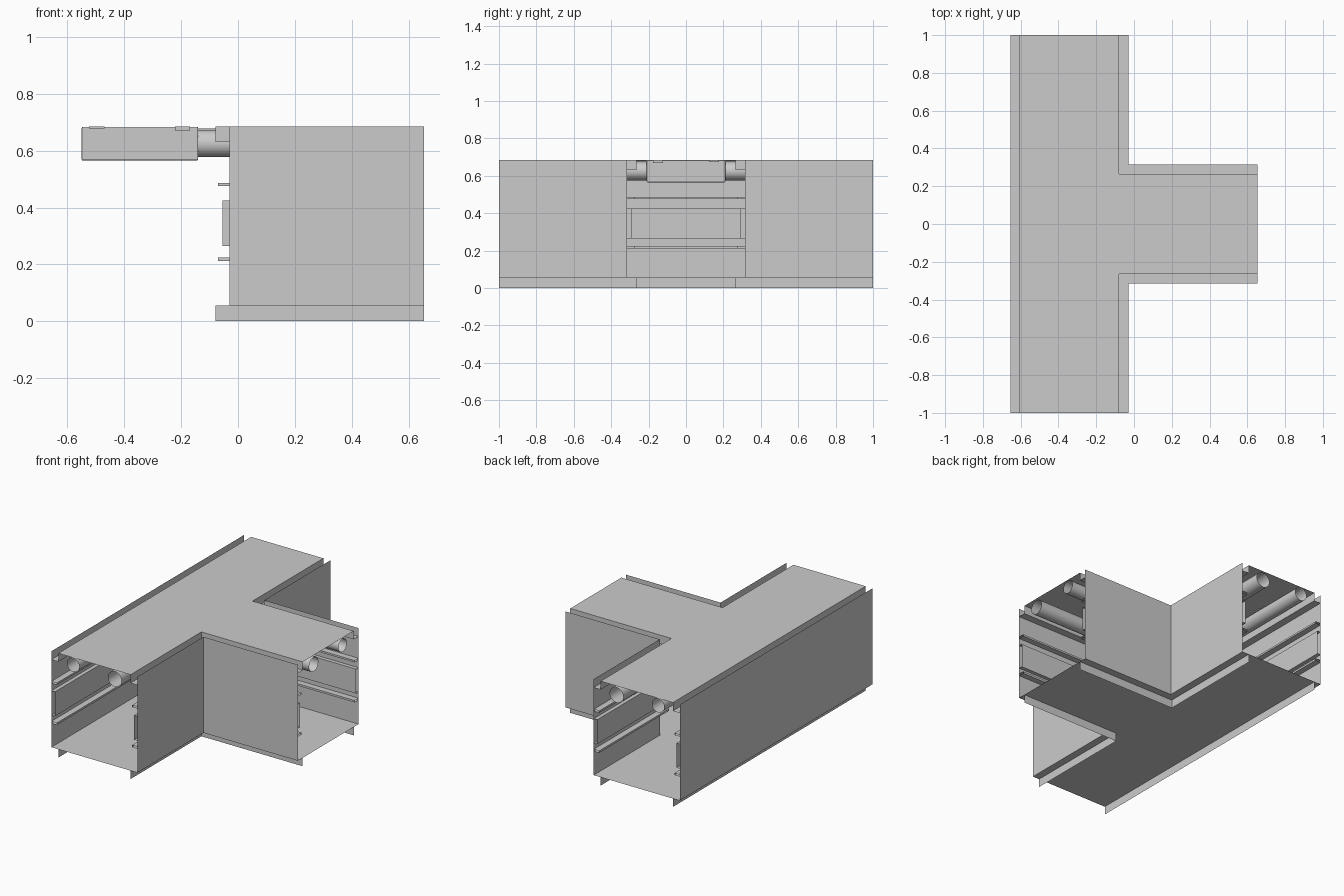
import bpy, bmesh, math
from mathutils import Matrix, Vector

old = bpy.data.objects.get("Cube")
if old:
    bpy.data.objects.remove(old, do_unlink=True)

steel = bpy.data.materials.new("plain_grey")
steel.use_nodes = True
GREY = (0.6, 0.6, 0.6, 1)
steel.diffuse_color = GREY
steel.node_tree.nodes["Principled BSDF"].inputs["Base Color"].default_value = GREY

# Main dimensions of the T-shaped duct
LEFT, INNER, END = -0.655, -0.03, 0.655
HALF, LENGTH = 0.315, 1.0
FLOOR, TOP, STEP = 0.055, 0.685, 0.05


def finish(name, bm):
    mesh = bpy.data.meshes.new(name)
    bm.to_mesh(mesh)
    bm.free()
    mesh.materials.append(steel)
    obj = bpy.data.objects.new(name, mesh)
    bpy.context.collection.objects.link(obj)
    return obj


def wall_paths(d):
    """Plan lines of the three walls, moved inward by d with mitred corners."""
    x, y = INNER - d, HALF - d
    return {
        "long": [(LEFT + d, LENGTH), (LEFT + d, -LENGTH)],
        "front": [(x, -LENGTH), (x, -y), (END, -y)],
        "back": [(END, y), (x, y), (x, LENGTH)],
    }


def sweep(name, section):
    """Run an open section of (inset, height) points along every wall."""
    for side in ("long", "front", "back"):
        bm = bmesh.new()
        rows = [[bm.verts.new((x, y, z)) for x, y in wall_paths(d)[side]]
                for d, z in section]
        for low, high in zip(rows, rows[1:]):
            for i in range(len(low) - 1):
                bm.faces.new((low[i], low[i + 1], high[i + 1], high[i]))
        finish(side + "_" + name, bm)


def plate(name, inset, z):
    bm = bmesh.new()
    outline = sum(wall_paths(inset).values(), [])
    bm.faces.new([bm.verts.new((x, y, z)) for x, y in outline])
    finish(name, bm)


def box(name, low, high, bevel=0):
    low, high = Vector(low), Vector(high)
    bm = bmesh.new()
    bmesh.ops.create_cube(bm, size=1, matrix=Matrix.Translation((low + high) / 2)
                          @ Matrix.Diagonal((high - low).to_4d()))
    if bevel:
        bmesh.ops.bevel(bm, geom=bm.edges[:], offset=bevel, segments=2,
                        affect='EDGES', profile=0.5)
    finish(name, bm)


def pipe(name, start, end, radius):
    """Open tube between two points."""
    start, end = Vector(start), Vector(end)
    axis = end - start
    bm = bmesh.new()
    bmesh.ops.create_cone(bm, cap_ends=False, segments=32, radius1=radius,
                          radius2=radius, depth=axis.length,
                          matrix=Matrix.Translation((start + end) / 2)
                          @ axis.to_track_quat('Z', 'Y').to_matrix().to_4x4())
    for face in bm.faces:
        face.smooth = True
    finish(name, bm)
    # Hanger between the tube and the lid
    mid = (start + end) / 2
    size = Vector((0.027, 0.027, 0))
    box(name + "_hanger", Vector((mid.x, mid.y, mid.z + radius - 0.004)) - size,
        Vector((mid.x, mid.y, TOP)) + size)


# Folded sheet shell
plate("floor", 0, FLOOR)
plate("lid", STEP, TOP)
sweep("wall", [(0, FLOOR), (0, TOP)])
sweep("lid_step", [(0, TOP - FLOOR), (STEP, TOP - FLOOR), (STEP, TOP)])
sweep("bottom_flange", [(STEP, 0), (STEP, FLOOR)])


# Rails along the inside of the walls
def rail(name, low, high, depth):
    sweep(name, [(0, high), (depth, high), (depth, low), (0, low)])


rail("upper_rail", 0.475, 0.487, 0.04)
rail("middle_panel", 0.265, 0.425, 0.025)
rail("lower_rail", 0.212, 0.225, 0.04)

# Junction block under the lid with pipes leading to each open end
box("junction_block", (-0.55, -0.21, 0.565), (-0.14, 0.21, TOP - 0.001), 0.005)
for end, sign in (("front", -1), ("back", 1)):
    for name, x, z, r in (("outer", -0.497, 0.637, 0.045), ("inner", -0.195, 0.625, 0.05)):
        pipe(f"{end}_{name}_pipe", (x, sign * 0.21, z), (x, sign * LENGTH, z), r)
pipe("branch_front_pipe", (-0.14, -0.15, 0.625), (END, -0.15, 0.625), 0.048)
pipe("branch_back_pipe", (-0.14, 0.15, 0.635), (END, 0.15, 0.635), 0.043)
